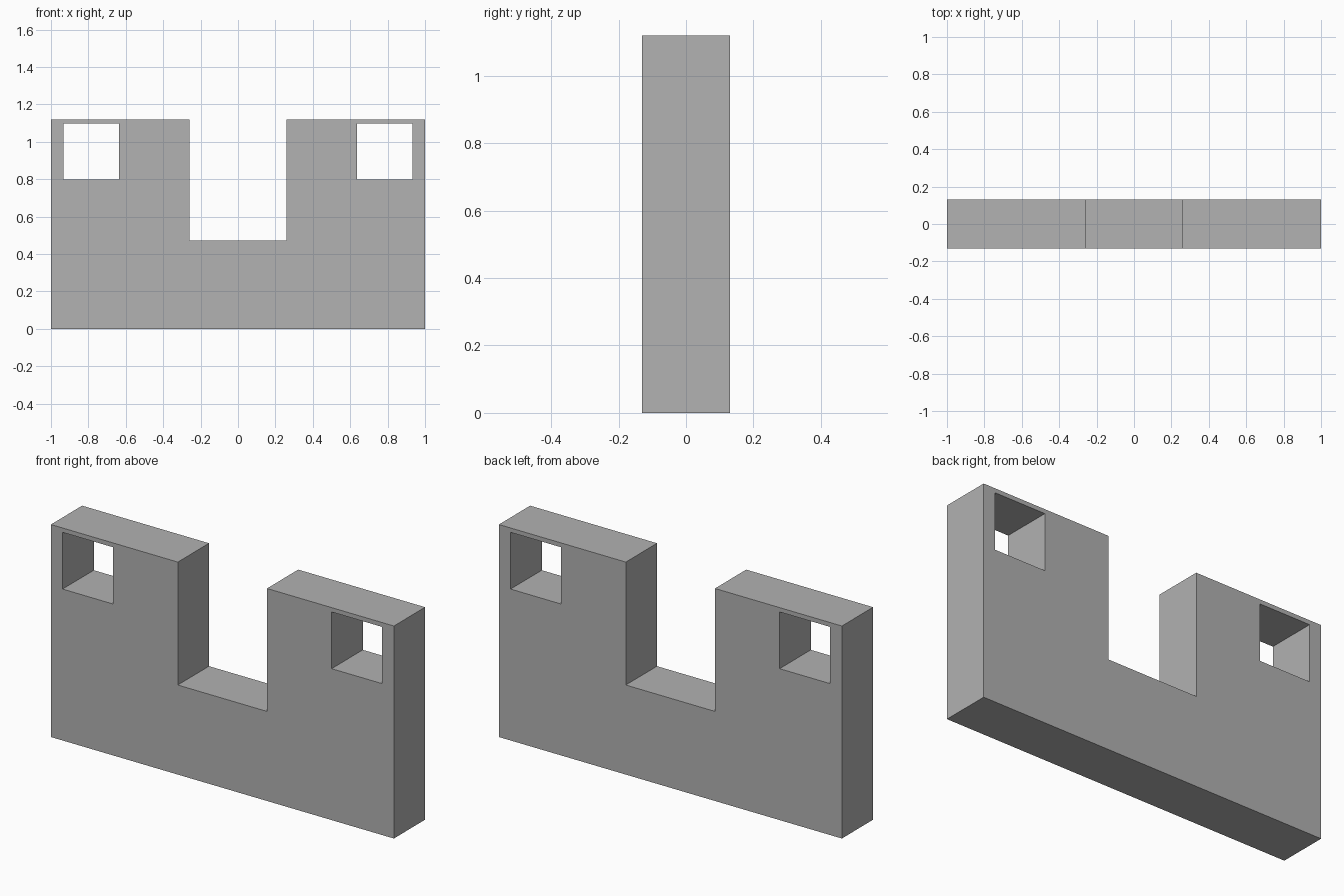
import bpy
import bmesh
from mathutils import Vector

if "Cube" in bpy.data.objects:
    bpy.data.objects.remove(bpy.data.objects["Cube"], do_unlink=True)

DEPTH = 0.13  # half thickness of the slab

grey = bpy.data.materials.new("plain grey")
grey.use_nodes = True
colour = (0.445, 0.445, 0.445, 1)
grey.diffuse_color = colour
for node in grey.node_tree.nodes:
    if node.type == "BSDF_PRINCIPLED":
        node.inputs["Base Color"].default_value = colour


def prism(name, outline, half_depth):
    """Extrude an x-z outline along y."""
    bm = bmesh.new()
    face = bm.faces.new([bm.verts.new((x, -half_depth, z)) for x, z in outline])
    side = bmesh.ops.extrude_face_region(bm, geom=[face])["geom"]
    bmesh.ops.translate(bm, vec=Vector((0, 2 * half_depth, 0)),
                        verts=[v for v in side if isinstance(v, bmesh.types.BMVert)])
    bmesh.ops.recalc_face_normals(bm, faces=bm.faces)
    mesh = bpy.data.meshes.new(name)
    bm.to_mesh(mesh)
    bm.free()
    mesh.materials.append(grey)
    obj = bpy.data.objects.new(name, mesh)
    bpy.context.collection.objects.link(obj)
    return obj


# U-shaped slab: right half outline, mirrored to the left
half = [(1, 0), (1, 1.12), (0.26, 1.12), (0.26, 0.472)]
outline = half + [(-x, z) for x, z in reversed(half)]
slab = prism("notched_wall", outline, DEPTH)

# Square window through each upright
for side, name in ((1, "left"), (-1, "right")):
    window = [(side * x, z) for x, z in
              ((0.637, 0.798), (0.932, 0.798), (0.932, 1.097), (0.637, 1.097))]
    cutter = prism(name + "_window_cutter", window, DEPTH * 2)
    cutter.hide_render = True
    cutter.hide_viewport = False
    cut = slab.modifiers.new(name + "_window", "BOOLEAN")
    cut.operation = "DIFFERENCE"
    cut.solver = "EXACT"
    cut.object = cutter

# Bake the cuts and drop the helpers
bpy.context.view_layer.update()
cut_mesh = bpy.data.meshes.new_from_object(
    slab.evaluated_get(bpy.context.evaluated_depsgraph_get()))
cutters = [m.object for m in slab.modifiers]
slab.modifiers.clear()
slab.data = cut_mesh
for cutter in cutters:
    bpy.data.objects.remove(cutter, do_unlink=True)
